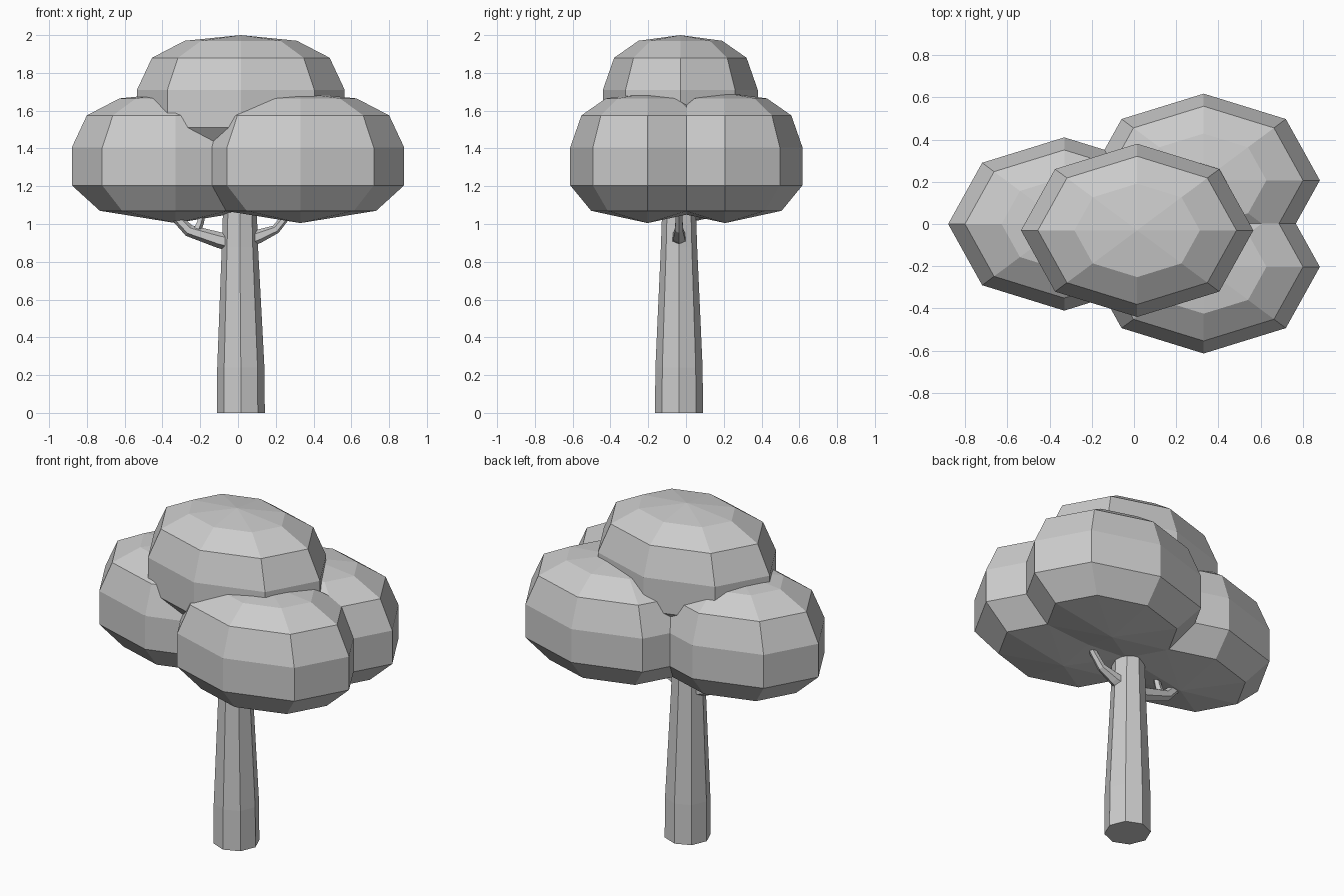
import bpy, bmesh, math
from mathutils import Vector

if "Cube" in bpy.data.objects:
    bpy.data.objects.remove(bpy.data.objects["Cube"])

grey = bpy.data.materials.new("plain grey")
grey.use_nodes = True
grey.diffuse_color = (0.6, 0.6, 0.6, 1)
grey.node_tree.nodes["Principled BSDF"].inputs["Base Color"].default_value = (0.6, 0.6, 0.6, 1)


def finish(name, bm):
    bmesh.ops.recalc_face_normals(bm, faces=bm.faces)
    mesh = bpy.data.meshes.new(name)
    bm.to_mesh(mesh)
    bm.free()
    mesh.materials.append(grey)
    obj = bpy.data.objects.new(name, mesh)
    bpy.context.collection.objects.link(obj)
    return obj


def bridge(bm, a, b):
    n = len(a)
    for i in range(n):
        j = (i + 1) % n
        bm.faces.new((a[i], a[j], b[j], b[i]))


def leaf_clump(name, x, y, base):
    """Eight-sided oval clump: rings of (scale, height) closed by shallow points."""
    rx, ry = 0.55, 0.41
    profile = [(0.73, 0.065), (1, 0.2), (1, 0.4), (0.855, 0.57), (0.54, 0.66)]
    bm = bmesh.new()
    rings = []
    for s, z in profile:
        angles = [k * math.pi / 4 for k in range(8)]
        rings.append([bm.verts.new((x + rx * s * math.cos(a), y + ry * s * math.sin(a), base + z))
                      for a in angles])
    for a, b in zip(rings, rings[1:]):
        bridge(bm, a, b)
    for ring, z in ((rings[0], 0), (rings[-1], 0.69)):
        tip = bm.verts.new((x, y, base + z))
        for i in range(8):
            bm.faces.new((ring[i], ring[(i + 1) % 8], tip))
    finish(name, bm)


def limb(name, sections, sides):
    """Faceted tapering tube through (point, radius) sections."""
    bm = bmesh.new()
    points = [Vector(p) for p, r in sections]
    rings = []
    for i, (p, r) in enumerate(sections):
        d = (points[min(i + 1, len(points) - 1)] - points[max(i - 1, 0)]).normalized()
        side = Vector((0, 1, 0))
        up = side.cross(d).normalized()
        ring = []
        for k in range(sides):
            a = k * math.tau / sides
            ring.append(bm.verts.new(points[i] + (up * math.cos(a) + side * math.sin(a)) * r))
        rings.append(ring)
    for a, b in zip(rings, rings[1:]):
        bridge(bm, a, b)
    bm.faces.new(rings[0])
    bm.faces.new(rings[-1])
    finish(name, bm)


# Foliage
leaf_clump("top_foliage", 0.015, -0.03, 1.31)
leaf_clump("right_foliage", -0.33, 0, 1.005)
leaf_clump("left_front_foliage", 0.33, -0.203, 1.005)
leaf_clump("left_back_foliage", 0.33, 0.207, 1.005)

# Trunk
tx, ty = 0.015, -0.037
limb("trunk", [((tx, ty, 0), 0.127), ((tx, ty, 0.24), 0.125),
               ((tx - 0.005, ty, 0.88), 0.096), ((tx - 0.005, ty, 1.2), 0.085)], 8)

# Branches reaching into the foliage
limb("right_branch", [((-0.03, ty, 0.9), 0.048), ((-0.1, ty, 0.915), 0.042),
                      ((-0.26, ty, 0.965), 0.032), ((-0.36, ty, 1.07), 0.025)], 6)
limb("right_twig", [((-0.22, ty, 0.96), 0.024), ((-0.2, ty, 1.01), 0.02),
                    ((-0.18, ty, 1.1), 0.018)], 5)
limb("left_branch", [((0.06, ty, 0.92), 0.042), ((0.11, ty, 0.935), 0.036),
                     ((0.2, ty, 0.972), 0.024), ((0.28, ty, 1.07), 0.02)], 6)
